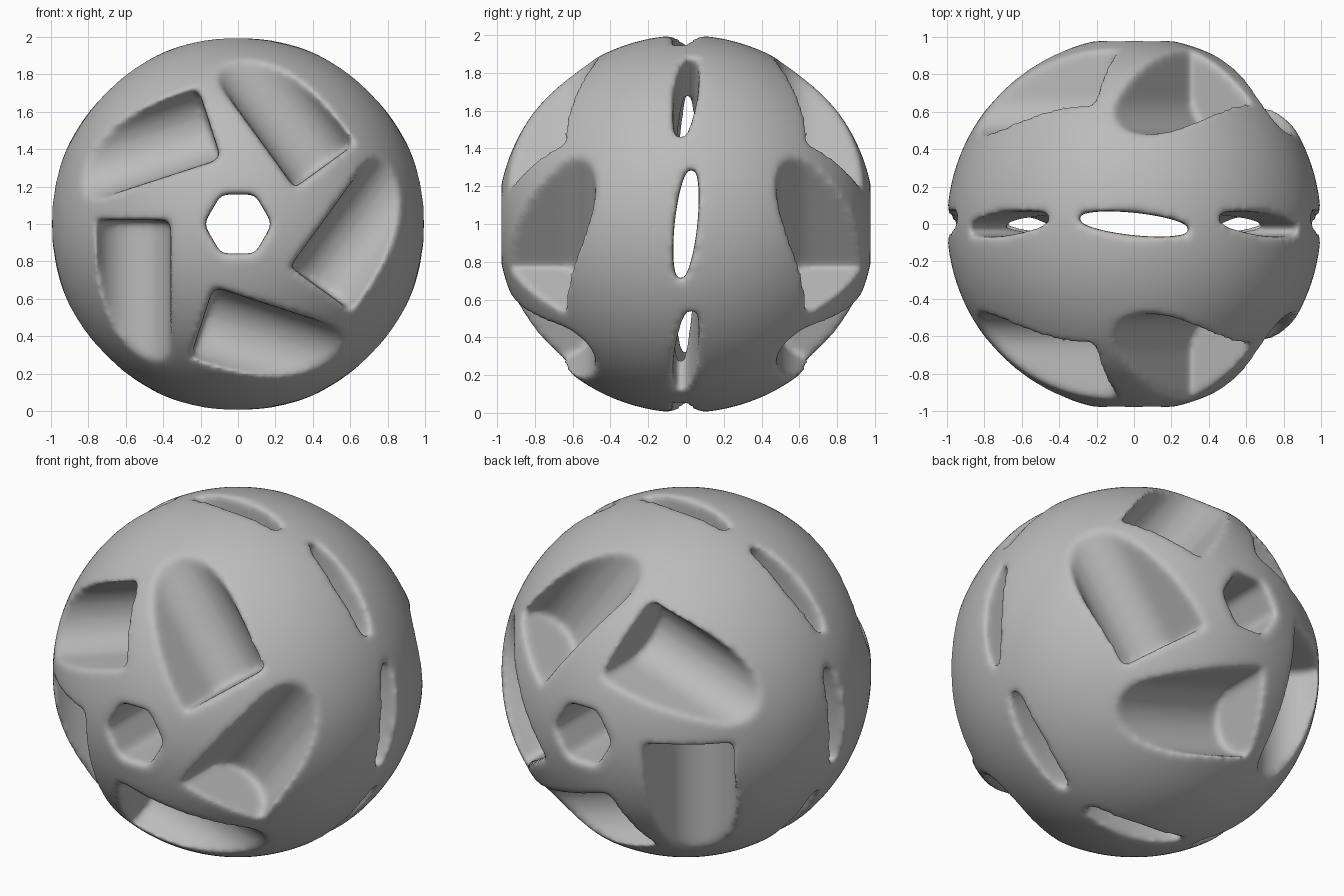
import bpy, bmesh
from math import pi, sin, cos, radians
from mathutils import Matrix

cube = bpy.data.objects.get("Cube")
if cube:
    bpy.data.objects.remove(cube)

CENTRE = Matrix.Translation((0, 0, 1))

grey = bpy.data.materials.new("plain grey")
grey.use_nodes = True
colour = (0.5, 0.5, 0.5, 1)
grey.diffuse_color = colour
grey.node_tree.nodes["Principled BSDF"].inputs["Base Color"].default_value = colour


def new_object(name, bm):
    bmesh.ops.recalc_face_normals(bm, faces=bm.faces)
    mesh = bpy.data.meshes.new(name)
    bm.to_mesh(mesh)
    bm.free()
    obj = bpy.data.objects.new(name, mesh)
    bpy.context.scene.collection.objects.link(obj)
    return obj


def prism(name, outline, depth, matrix):
    """Extrude a flat outline along local z, then place it."""
    bm = bmesh.new()
    face = bm.faces.new([bm.verts.new((x, y, depth[0])) for x, y in outline])
    ext = bmesh.ops.extrude_face_region(bm, geom=[face])
    verts = [v for v in ext["geom"] if isinstance(v, bmesh.types.BMVert)]
    bmesh.ops.translate(bm, verts=verts, vec=(0, 0, depth[1] - depth[0]))
    bmesh.ops.transform(bm, matrix=CENTRE @ matrix, verts=bm.verts)
    obj = new_object(name, bm)
    obj.hide_render = True
    return obj


def turn(angle):
    return Matrix.Rotation(angle, 4, "Y")


# Solid ball
bm = bmesh.new()
bmesh.ops.create_icosphere(bm, subdivisions=6, radius=1, matrix=CENTRE)
ball = new_object("carved_ball", bm)

cutters = []

# Hexagonal bore from front to back
hexagon = [(0.182 * cos(i * pi / 3), 0.182 * sin(i * pi / 3)) for i in range(6)]
cutters.append(prism("bore_cutter", hexagon, (-1.3, 1.3), Matrix.Rotation(pi / 2, 4, "X")))

# Five scooped pockets in a pinwheel on the front, mirrored to the back
scoop = [(-0.56 + 0.2 * cos(pi * i / 24), -0.68 + 0.2 * sin(pi * i / 24)) for i in range(25)]
scoop += [(-0.76, -1.3), (-0.36, -1.3)]
for side in (1, -1):
    for i in range(5):
        place = Matrix.Scale(side, 4, (0, 1, 0)) @ turn(i * 2 * pi / 5)
        cutters.append(prism("pocket_cutter", scoop, (-1.3, 0.02), place))

# Four tilted oval slots right through the waist
tilt = radians(6)
oval = []
for i in range(48):
    a = i * pi / 24
    u, v = 0.305 * cos(a), 0.06 * sin(a)
    oval.append((u * cos(tilt) + v * sin(tilt), v * cos(tilt) - u * sin(tilt)))
for i in range(4):
    cutters.append(prism("slot_cutter", oval, (-1.3, 1.3), turn(i * pi / 4 - pi / 4 + pi / 4)))

# Cut, then soften every rim
for cutter in cutters:
    mod = ball.modifiers.new("cut", "BOOLEAN")
    mod.operation = "DIFFERENCE"
    mod.solver = "EXACT"
    mod.object = cutter
remesh = ball.modifiers.new("even_mesh", "REMESH")
remesh.mode = "VOXEL"
remesh.voxel_size = 0.018
soften = ball.modifiers.new("soft_rims", "SMOOTH")
soften.factor = 0.5
soften.iterations = 14

# Bake the result and discard the cutters
graph = bpy.context.evaluated_depsgraph_get()
baked = bpy.data.meshes.new_from_object(ball.evaluated_get(graph))
ball.modifiers.clear()
ball.data = baked
for cutter in cutters:
    bpy.data.objects.remove(cutter)
baked.materials.clear()
baked.materials.append(grey)
baked.shade_smooth()
